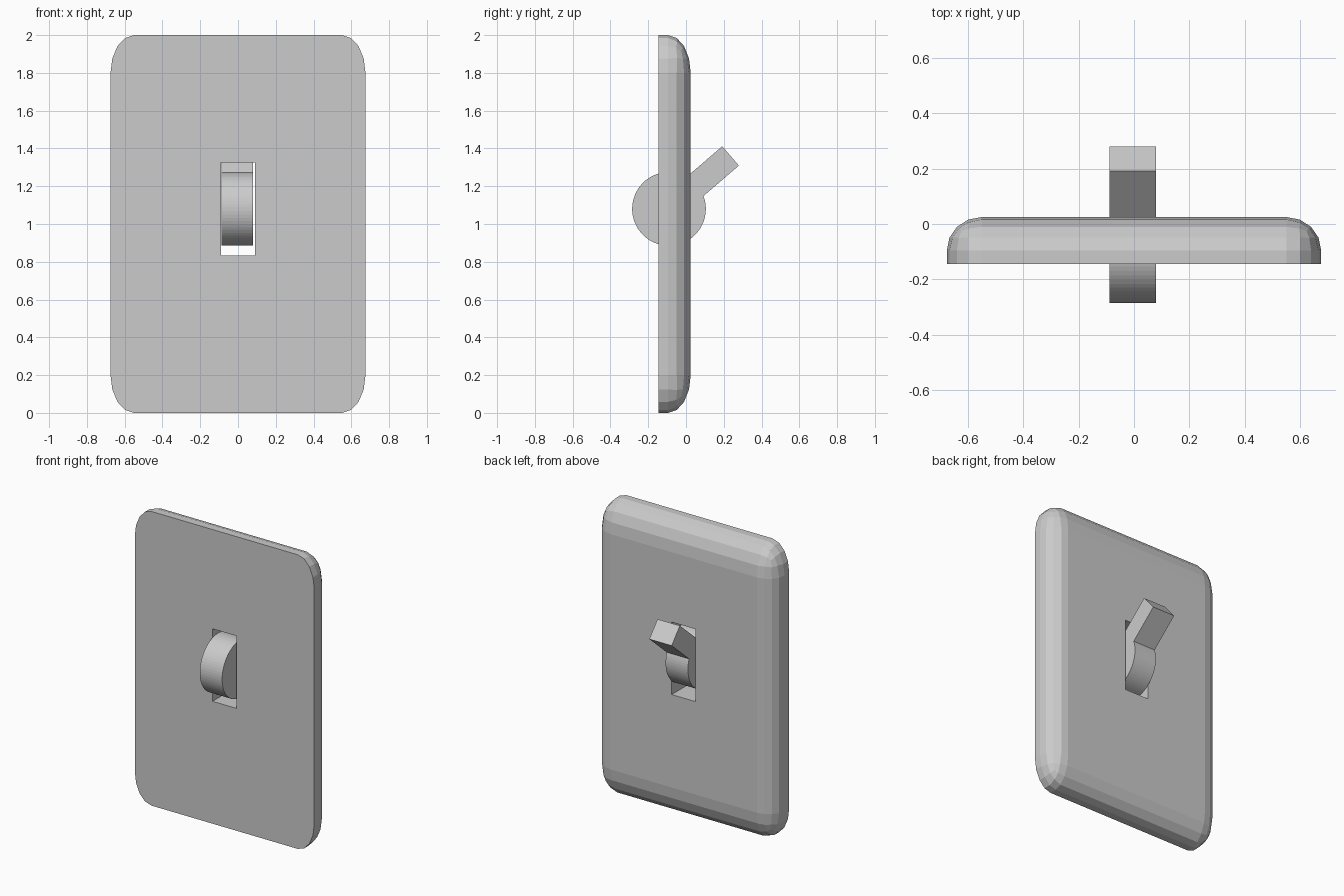
import bpy, bmesh, math
from mathutils import Matrix

if "Cube" in bpy.data.objects:
    bpy.data.objects.remove(bpy.data.objects["Cube"])


def add_object(name, bm):
    bmesh.ops.recalc_face_normals(bm, faces=bm.faces)
    mesh = bpy.data.meshes.new(name)
    bm.to_mesh(mesh)
    bm.free()
    obj = bpy.data.objects.new(name, mesh)
    bpy.context.collection.objects.link(obj)
    return obj


def box(size):
    bm = bmesh.new()
    bmesh.ops.create_cube(bm, size=1, matrix=Matrix.Diagonal((*size, 1)))
    return bm


# Wall plate: rounded everywhere except round the flat rim at -y,
# bevelled in unit-radius space and then stretched to elliptical corners
size, radius = (1.35, 0.17, 2.0), (0.125, 0.12, 0.2)
bm = box([s / r for s, r in zip(size, radius)])
edges = [e for e in bm.edges if any(v.co.y > 0 for v in e.verts)]
bmesh.ops.bevel(bm, geom=edges, offset=1, segments=4, profile=0.5, affect='EDGES')
bmesh.ops.scale(bm, vec=radius, verts=bm.verts)
bmesh.ops.translate(bm, vec=(0, -0.06, 1), verts=bm.verts)
plate = add_object("wall_plate", bm)

# Slot cut through the plate
bm = box((0.18, 1, 0.493))
bmesh.ops.translate(bm, vec=(0, 0, 1.0785), verts=bm.verts)
cutter = add_object("slot_cutter", bm)
cutter.hide_render = True
cutter.hide_set(True)
cut = plate.modifiers.new("slot", 'BOOLEAN')
cut.operation = 'DIFFERENCE'
cut.solver = 'EXACT'
cut.object = cutter

# Toggle switch: disc with a straight lever, one extruded side profile
R, HALF, REACH, TILT = 0.195, 0.0675, 0.43, math.radians(40.7)
gap = math.asin(HALF / R)
N = 60
profile = [(REACH, -HALF), (REACH, HALF)]
for i in range(N + 1):
    a = gap + (2 * math.pi - 2 * gap) * i / N
    profile.append((R * math.cos(a), R * math.sin(a)))
bm = bmesh.new()
c, s = math.cos(TILT), math.sin(TILT)
verts = [bm.verts.new((-0.088, -0.09 + u * c - v * s, 1.08 + u * s + v * c))
         for u, v in profile]
face = bm.faces.new(verts)
ext = bmesh.ops.extrude_face_region(bm, geom=[face], use_keep_orig=True)
bmesh.ops.translate(bm, vec=(0.168, 0, 0),
                    verts=[g for g in ext["geom"] if isinstance(g, bmesh.types.BMVert)])
toggle = add_object("toggle_switch", bm)
